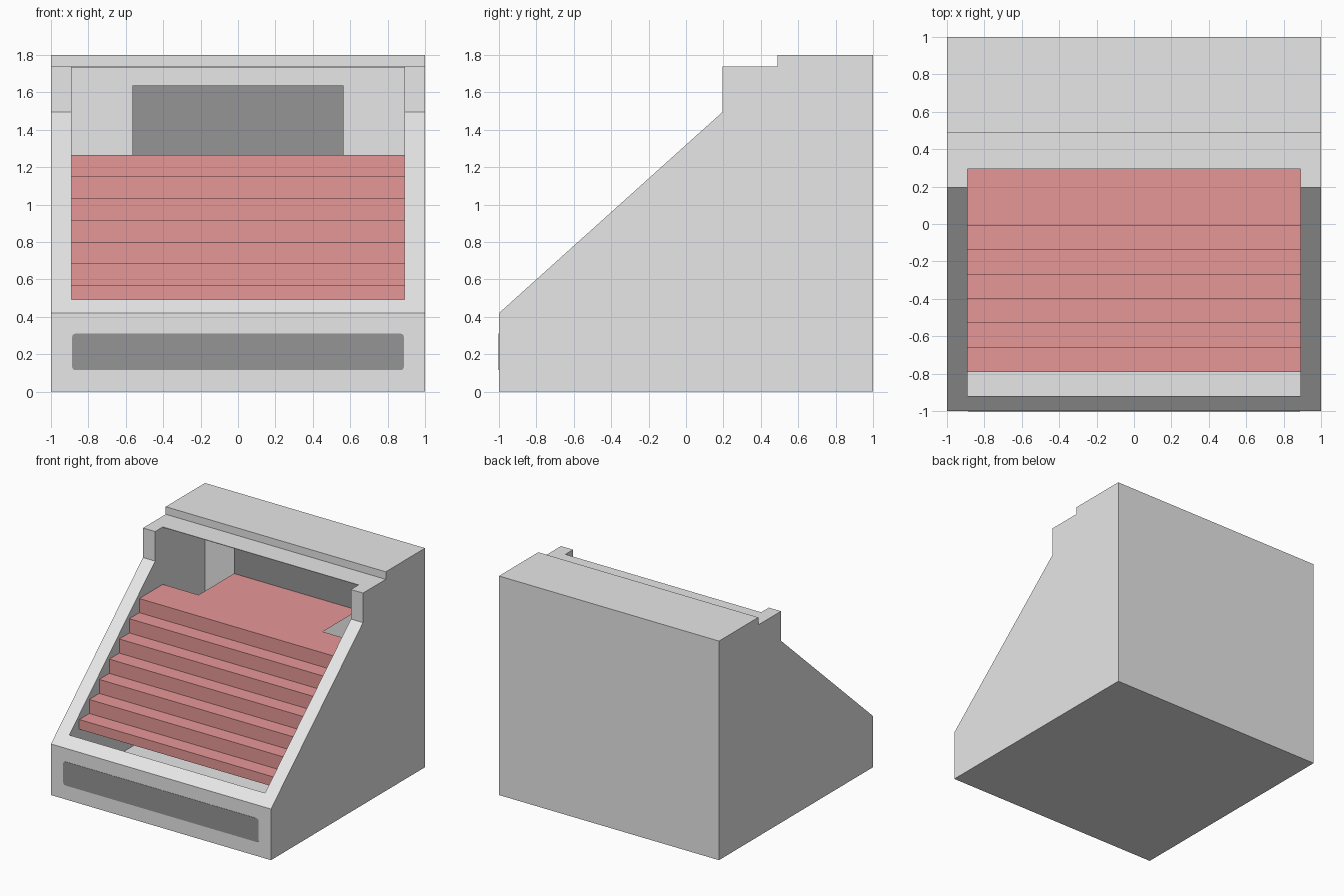
import bpy, bmesh, math

if "Cube" in bpy.data.objects:
    bpy.data.objects.remove(bpy.data.objects["Cube"])


def material(name, rgb):
    m = bpy.data.materials.new(name)
    m.diffuse_color = (*rgb, 1)
    m.use_nodes = True
    m.node_tree.nodes["Principled BSDF"].inputs["Base Color"].default_value = m.diffuse_color
    return m


GRAY = material("light_gray", (0.8, 0.8, 0.8))
DARK = material("dark_gray", (0.3, 0.3, 0.3))
RED = material("soft_red", (0.8, 0.31, 0.31))


def finish(name, bm, mat, fix_normals=True):
    if fix_normals:
        bmesh.ops.recalc_face_normals(bm, faces=bm.faces)
    mesh = bpy.data.meshes.new(name)
    bm.to_mesh(mesh)
    bm.free()
    mesh.materials.append(mat)
    ob = bpy.data.objects.new(name, mesh)
    bpy.context.collection.objects.link(ob)
    return ob


def extrude(name, points, offset, mat):
    """Extrude a closed 3D outline by an offset vector."""
    bm = bmesh.new()
    face = bm.faces.new([bm.verts.new(p) for p in points])
    geom = bmesh.ops.extrude_face_region(bm, geom=[face])["geom"]
    moved = [v for v in geom if isinstance(v, bmesh.types.BMVert)]
    bmesh.ops.translate(bm, verts=moved, vec=offset)
    return finish(name, bm, mat)


def side_profile(name, yz, half_width, mat):
    return extrude(name, [(-half_width, y, z) for y, z in yz],
                   (2 * half_width, 0, 0), mat)


# Cabinet: side profile, hollowed out by a cavity open at the sloped front
cabinet = side_profile("cabinet", [
    (-1, 0), (1, 0), (1, 1.8), (0.49, 1.8), (0.49, 1.738),
    (0.195, 1.738), (0.195, 1.495), (-1, 0.42)], 1, GRAY)
cavity = side_profile("cavity_cutter", [
    (-0.92, 0.085), (0.84, 0.085), (0.84, 1.733), (0.295, 1.733),
    (0.295, 2.0), (-0.92, 2.0)], 0.89, GRAY)
cavity.hide_render = True
cut = cabinet.modifiers.new("hollow", "BOOLEAN")
cut.operation = "DIFFERENCE"
cut.solver = "EXACT"
cut.object = cavity
bpy.context.view_layer.objects.active = cabinet
bpy.ops.object.modifier_apply(modifier=cut.name)
bpy.data.objects.remove(cavity)

# Stairs: thin stepped sheet, its top landing narrowing to a tongue at the back
W, T = 0.89, 0.565
heights = [0.49, 0.57, 0.685, 0.80, 0.917, 1.033, 1.15, 1.266]
bm = bmesh.new()
rows = []
for i in range(7):
    y = -0.79 + 0.13 * i
    for z in heights[i:i + 2]:
        rows.append([bm.verts.new((x, y, z)) for x in (-W, W)])
for a, b in zip(rows, rows[1:]):
    bm.faces.new((a[0], a[1], b[1], b[0]))
top = heights[-1]
landing = [bm.verts.new((x, y, top)) for x, y in
           [(W, 0.295), (T, 0.295), (T, 0.755), (-T, 0.755), (-T, 0.295), (-W, 0.295)]]
bm.faces.new([rows[-1][0], rows[-1][1]] + landing)
finish("stairs", bm, RED, fix_normals=False)

# Dark screen at the back of the landing
extrude("back_screen", [(-T, 0.755, top), (T, 0.755, top),
                        (T, 0.755, 1.637), (-T, 0.755, 1.637)], (0, 0.085, 0), DARK)

# Front slot: rounded plate on the front wall
r, hx, z0, z1 = 0.018, 0.887, 0.115, 0.31
outline = []
for k, (cx, cz) in enumerate([(hx - r, z1 - r), (r - hx, z1 - r),
                              (r - hx, z0 + r), (hx - r, z0 + r)]):
    for j in range(5):
        a = math.pi / 2 * (k + j / 4)
        outline.append((cx + r * math.cos(a), -1.002, cz + r * math.sin(a)))
extrude("front_slot", outline, (0, 0.004, 0), DARK)
